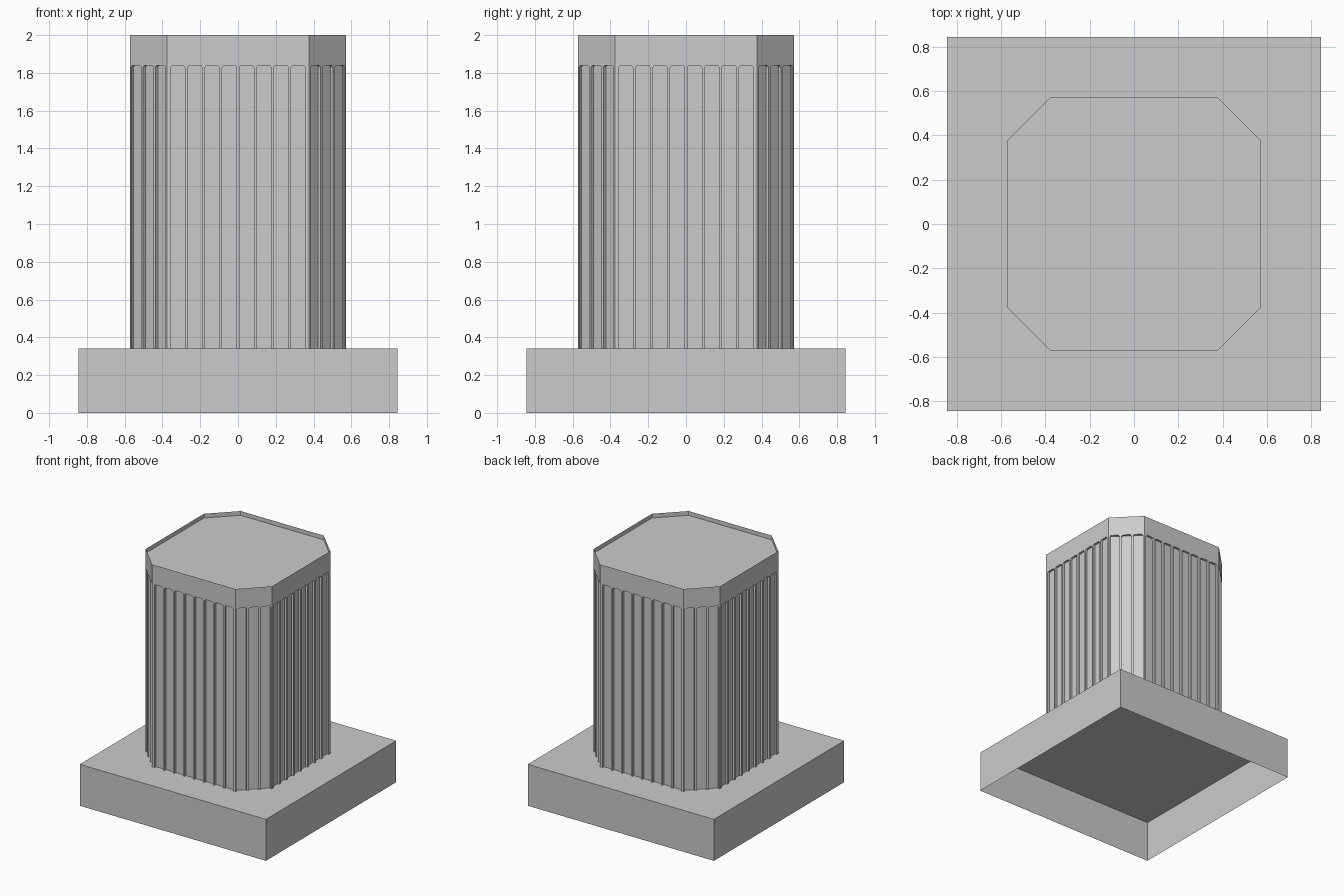
import bpy, bmesh, math
from mathutils import Vector

if "Cube" in bpy.data.objects:
    bpy.data.objects.remove(bpy.data.objects["Cube"])

R, C = 0.573, 0.377          # half width of the octagon, half length of its long sides
Z0, Z1, Z2 = 0.34, 1.84, 2.0  # plinth top, cap bottom, cap top
DEPTH, PITCH, RIB = 0.018, 0.0912, 0.015
FILLET = 0.015


def finish(bm, name):
    bmesh.ops.recalc_face_normals(bm, faces=bm.faces)
    mesh = bpy.data.meshes.new(name)
    bm.to_mesh(mesh)
    bm.free()
    ob = bpy.data.objects.new(name, mesh)
    bpy.context.collection.objects.link(ob)
    return ob


def octagon(inset=0.0):
    r, c = R - inset, C - inset * math.tan(math.pi / 8)
    return [Vector(p) for p in ((-c, -r), (c, -r), (r, -c), (r, c),
                                (c, r), (-c, r), (-r, c), (-r, -c))]


def prism(bm, points, z0, z1, bottom=True, top=True):
    lo = [bm.verts.new((p[0], p[1], z0)) for p in points]
    hi = [bm.verts.new((p[0], p[1], z1)) for p in points]
    n = len(points)
    for i in range(n):
        j = (i + 1) % n
        bm.faces.new((lo[i], lo[j], hi[j], hi[i]))
    if bottom:
        bm.faces.new(lo[::-1])
    return bm.faces.new(hi) if top else None


# Square plinth, hollow underneath
bm = bmesh.new()
B = 0.844
prism(bm, [(-B, -B), (B, -B), (B, B), (-B, B)], 0, Z0, bottom=False)
finish(bm, "plinth")

# Recessed body behind the ribs
bm = bmesh.new()
prism(bm, octagon(DEPTH), Z0, Z1)
finish(bm, "body_core")

# Cap with a sunken top
bm = bmesh.new()
top = prism(bm, octagon(), Z1, Z2)
bmesh.ops.inset_region(bm, faces=[top], thickness=0.018)
ring = bmesh.ops.extrude_face_region(bm, geom=[top])
bmesh.ops.translate(bm, vec=(0, 0, -0.035),
                    verts=[v for v in ring["geom"] if isinstance(v, bmesh.types.BMVert)])
if top.is_valid:
    bm.faces.remove(top)
finish(bm, "cap")


def rib_profile(left, right, flare_left, flare_right):
    """Upright strip whose open sides flare into the cap with a fillet."""
    def flare(u, sign):
        return [(u + sign * FILLET * (1 - math.cos(a)), Z1 - FILLET + FILLET * math.sin(a))
                for a in (k * math.pi / 8 for k in range(5))]
    pts = [(left, Z0), (right, Z0)]
    pts += flare(right, 1) if flare_right else [(right, Z1)]
    pts += flare(left, -1)[::-1] if flare_left else [(left, Z1)]
    return pts


# Ribs between the flutes on all eight sides
bm = bmesh.new()
corners = octagon()
for i in range(8):
    a, b = corners[i], corners[(i + 1) % 8]
    length = (b - a).length
    t = (b - a).normalized()
    inward = Vector((-t.y, t.x)) * DEPTH
    count = 8 if i % 2 == 0 else 3
    margin = (length - count * PITCH) / 2
    for k in range(count + 1):
        u = margin + k * PITCH
        lo = 0 if k == 0 else u - RIB / 2
        hi = length if k == count else u + RIB / 2
        prof = rib_profile(lo, hi, k > 0, k < count)
        front = [bm.verts.new((*(a + t * s), z)) for s, z in prof]
        back = [bm.verts.new((*(a + t * s + inward), z)) for s, z in prof]
        n = len(prof)
        bm.faces.new(front)
        bm.faces.new(back[::-1])
        for j in range(n):
            m = (j + 1) % n
            bm.faces.new((front[m], front[j], back[j], back[m]))
finish(bm, "body_ribs")
